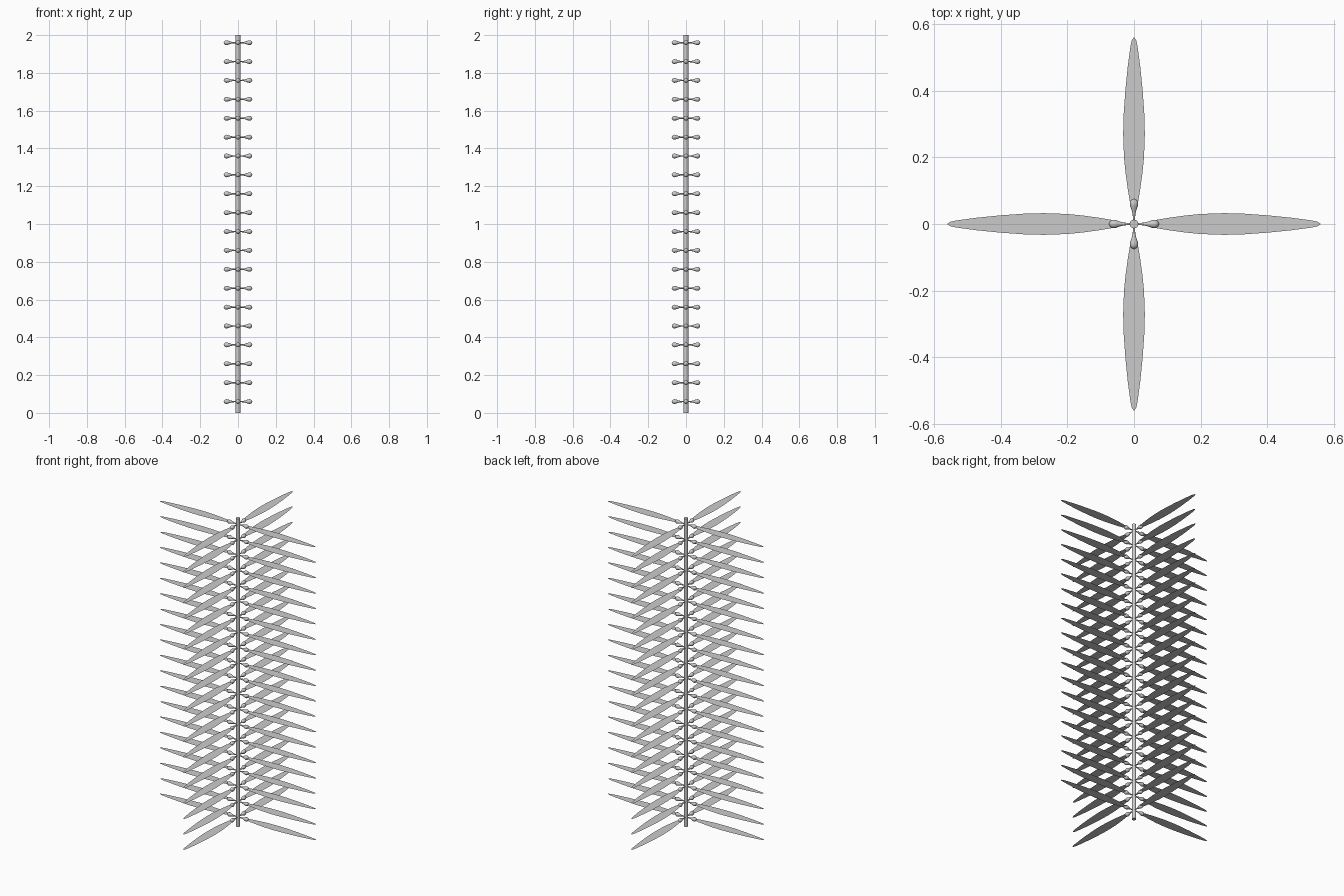
import bpy, bmesh, math
from mathutils import Matrix

if "Cube" in bpy.data.objects:
    bpy.data.objects.remove(bpy.data.objects["Cube"])

LEVELS = [0.06 + 0.1 * i for i in range(20)]
STEM_R = 0.013

# (distance from axis, half width) along one flat leaf
LEAF = [(0.04, 0.005), (0.07, 0.013), (0.10, 0.018), (0.15, 0.025), (0.20, 0.030),
        (0.27, 0.0325), (0.33, 0.031), (0.40, 0.026), (0.47, 0.019),
        (0.53, 0.011), (0.55, 0.007), (0.56, 0.001)]
# (distance from axis, radius) along one stalk with its bud
BUD = [(0.0, 0.004), (0.018, 0.0035), (0.030, 0.004), (0.042, 0.007), (0.052, 0.011),
       (0.060, 0.0128), (0.067, 0.0118), (0.072, 0.008), (0.0755, 0.001)]


def leaf(bm, m):
    # flat horizontal blade, facing up
    rows = [[bm.verts.new(m @ v) for v in
             (Matrix.Translation((x, y, 0)).translation for y in (-w, 0, w))] for x, w in LEAF]
    for a, b in zip(rows, rows[1:]):
        for k in range(2):
            bm.faces.new((a[k], b[k], b[k + 1], a[k + 1]))


def bud(bm, m, sides=12):
    # teardrop turned about its own radial axis
    rings = []
    for x, r in BUD:
        ring = []
        for k in range(sides):
            t = 2 * math.pi * k / sides
            p = Matrix.Translation((x, r * math.cos(t), r * math.sin(t))).translation
            ring.append(bm.verts.new(m @ p))
        rings.append(ring)
    for a, b in zip(rings, rings[1:]):
        for k in range(sides):
            n = (k + 1) % sides
            bm.faces.new((a[k], a[n], b[n], b[k]))
    bm.faces.new(rings[0][::-1])
    bm.faces.new(rings[-1])


def whorls(name, build, smooth):
    # four copies around the stem on every level
    bm = bmesh.new()
    for z in LEVELS:
        for q in range(4):
            build(bm, Matrix.Translation((0, 0, z)) @ Matrix.Rotation(q * math.pi / 2, 4, 'Z'))
    if smooth:
        bmesh.ops.recalc_face_normals(bm, faces=bm.faces[:])
    me = bpy.data.meshes.new(name)
    bm.to_mesh(me)
    bm.free()
    for p in me.polygons:
        p.use_smooth = smooth
    ob = bpy.data.objects.new(name, me)
    bpy.context.collection.objects.link(ob)
    return ob


# Stem
bpy.ops.mesh.primitive_cylinder_add(vertices=24, radius=STEM_R, depth=2, location=(0, 0, 1))
bpy.context.object.name = "stem"
bpy.ops.object.shade_smooth_by_angle()

# Leaves and stalked buds
whorls("leaves", leaf, False)
whorls("stalked_buds", bud, True)
